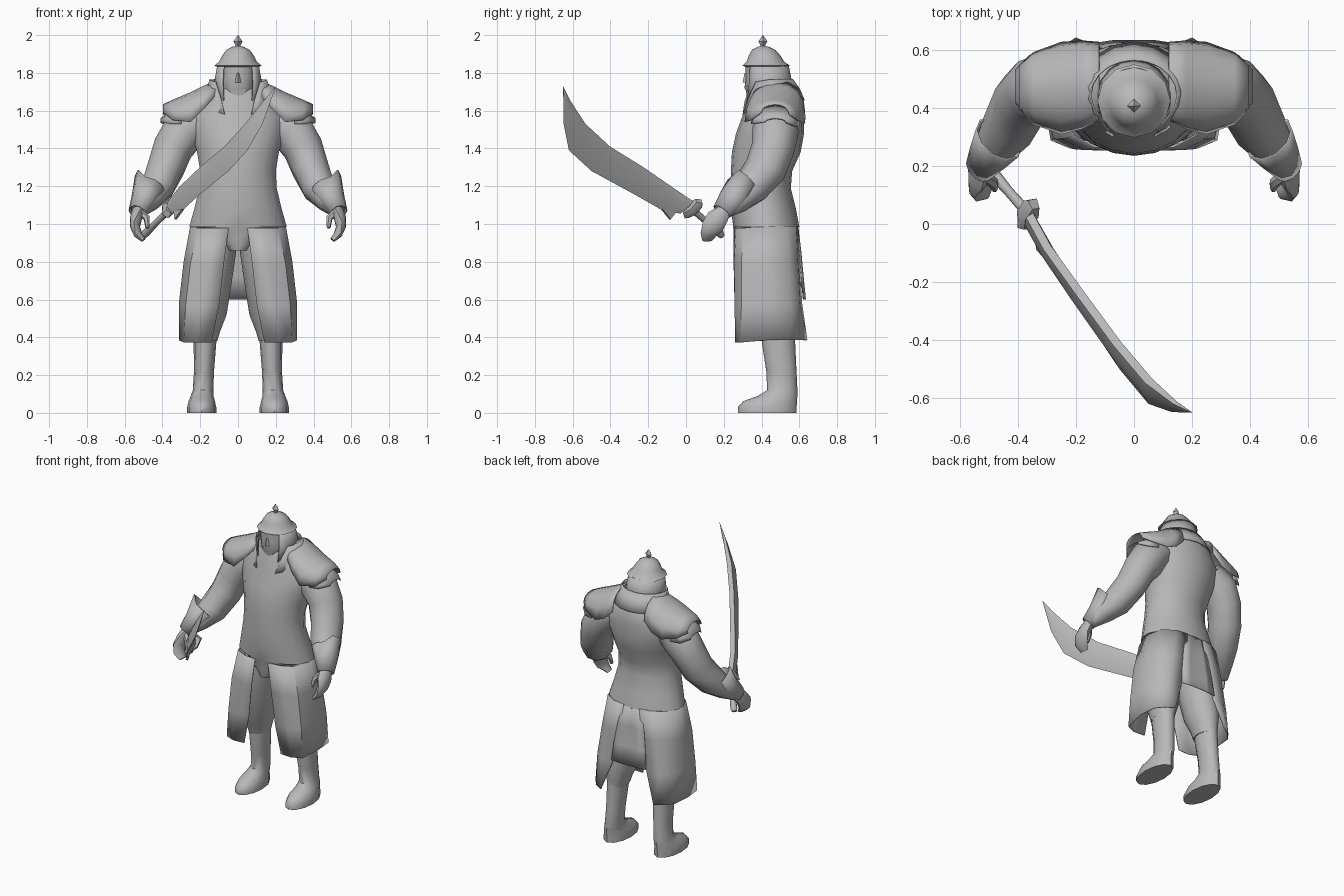
import bpy, bmesh, math
from mathutils import Vector

clay = bpy.data.materials.new("plain_grey")
clay.diffuse_color = (0.48, 0.48, 0.48, 1)


def loft(name, rings, closed=True, caps=True, mirror=False, thick=0.0):
    """Skin a list of equal-length point rings."""
    bm = bmesh.new()
    rows = [[bm.verts.new(p) for p in r] for r in rings]
    n = len(rows[0])
    for a, b in zip(rows, rows[1:]):
        for i in range(n if closed else n - 1):
            j = (i + 1) % n
            bm.faces.new((a[i], a[j], b[j], b[i]))
    if closed and caps:
        bm.faces.new(rows[0][::-1])
        bm.faces.new(rows[-1])
    bmesh.ops.remove_doubles(bm, verts=bm.verts, dist=0.0005)
    bmesh.ops.recalc_face_normals(bm, faces=bm.faces)
    me = bpy.data.meshes.new(name)
    bm.to_mesh(me)
    bm.free()
    me.materials.append(clay)
    ob = bpy.data.objects.new(name, me)
    bpy.context.collection.objects.link(ob)
    if thick:
        m = ob.modifiers.new("thickness", 'SOLIDIFY')
        m.thickness, m.offset = thick, 0
    if mirror:
        ob.modifiers.new("mirror", 'MIRROR').use_mirror_merge = False
    return ob


def ring(cx, cy, z, rx, ry, n=14):
    """Level ellipse."""
    return [(cx + rx * math.sin(2 * math.pi * i / n),
             cy - ry * math.cos(2 * math.pi * i / n), z) for i in range(n)]


def tube_rings(path, n=10):
    """Rings square to a path of (x, y, z, radius_a, radius_b)."""
    pts = [Vector(p[:3]) for p in path]
    out = []
    for i, p in enumerate(path):
        t = (pts[min(i + 1, len(pts) - 1)] - pts[max(i - 1, 0)]).normalized()
        a = t.cross(Vector((0, 1, 0.3))).normalized()
        b = t.cross(a)
        out.append([pts[i] + a * p[3] * math.cos(2 * math.pi * k / n)
                    + b * p[4] * math.sin(2 * math.pi * k / n) for k in range(n)])
    return out


# Jacket with side-flared hem, running down to the crotch: z, centre y, rx, ry
torso = [(0.86, 0.42, 0.06, 0.155), (0.92, 0.42, 0.14, 0.168), (0.983, 0.422, 0.22, 0.172),
         (0.985, 0.425, 0.262, 0.175),
         (1.08, 0.41, 0.235, 0.172), (1.19, 0.395, 0.208, 0.16), (1.28, 0.40, 0.203, 0.162),
         (1.38, 0.425, 0.22, 0.182), (1.48, 0.445, 0.25, 0.18), (1.57, 0.46, 0.26, 0.162),
         (1.65, 0.465, 0.20, 0.155), (1.73, 0.45, 0.12, 0.11)]
loft("jacket", [ring(0, y, z, a, b, 18) for z, y, a, b in torso])

# Head, nose and beard
head = [(1.62, 0.43, 0.07, 0.07), (1.68, 0.415, 0.075, 0.085), (1.72, 0.415, 0.09, 0.105),
        (1.78, 0.42, 0.098, 0.105), (1.845, 0.42, 0.098, 0.105)]
loft("head", [ring(0, y, z, a, b, 12) for z, y, a, b in head])
loft("nose", [ring(0, 0.318, 1.75, 0.016, 0.018, 4), ring(0, 0.32, 1.80, 0.008, 0.01, 4)])
loft("beard", [ring(0, 0.34, 1.64, 0.02, 0.012, 6), ring(0, 0.335, 1.73, 0.055, 0.022, 6)])

# Helmet bowl, brim and finial
hat = [(1.832, 0.11), (1.838, 0.126), (1.858, 0.10), (1.89, 0.085), (1.922, 0.062),
       (1.938, 0.03), (1.943, 0.01)]
loft("helmet", [ring(0, 0.425 - 0.15 * (z - 1.832), z, r, r, 12) for z, r in hat])
loft("finial", [ring(0, 0.407, z, r, r, 4) for z, r in
                [(1.935, 0.008), (1.967, 0.024), (2.0, 0.001)]])


def open_arc(cy, z, rx, ry, start, drop, n=14):
    """Arc around the back, open at the front, front ends lowered by drop."""
    out = []
    for i in range(n + 1):
        t = start + (2 * math.pi - 2 * start) * i / n
        k = max(0, math.cos(t))
        out.append((rx * math.sin(t), cy - ry * math.cos(t), z - drop * k))
    return out


# Neck guard hanging from the helmet, and the standing collar with lapels
loft("neck_guard", [open_arc(0.425, 1.845, 0.108, 0.115, 0.75, 0),
                    open_arc(0.43, 1.77, 0.122, 0.125, 0.7, 0.03),
                    open_arc(0.435, 1.70, 0.13, 0.135, 0.6, 0.07)], False, thick=0.005)
loft("collar", [open_arc(0.445, 1.765, 0.15, 0.12, 0.9, 0.02),
                open_arc(0.452, 1.715, 0.168, 0.148, 0.55, 0.07),
                open_arc(0.458, 1.655, 0.19, 0.168, 0.38, 0.08)], False, thick=0.006)


def saddle(x, top, fy, fz, by, bz):
    """Cross-section of a shoulder plate from front edge over to back edge."""
    out = []
    for i in range(9):
        t = math.pi * i / 8
        s = math.sin(t) ** 0.85
        f = (1 - math.cos(t)) / 2
        base = fz + (bz - fz) * f
        out.append((x, fy + (by - fy) * f, base + (top - base) * s))
    return out


# Two-layer shoulder plates
loft("shoulder_plate", [saddle(0.12, 1.755, 0.36, 1.68, 0.625, 1.62),
                        saddle(0.18, 1.73, 0.33, 1.61, 0.63, 1.56),
                        saddle(0.25, 1.695, 0.312, 1.54, 0.625, 1.53),
                        saddle(0.345, 1.655, 0.345, 1.55, 0.59, 1.55),
                        saddle(0.395, 1.632, 0.40, 1.59, 0.545, 1.58)],
     False, mirror=True, thick=0.006)
loft("lower_shoulder_plate", [saddle(0.30, 1.63, 0.345, 1.53, 0.60, 1.52),
                              saddle(0.36, 1.59, 0.36, 1.53, 0.58, 1.515),
                              saddle(0.408, 1.558, 0.42, 1.54, 0.53, 1.535)],
     False, mirror=True, thick=0.006)

# Sleeves, cuffs and hands
loft("arm", tube_rings([(0.20, 0.475, 1.56, .10, .10), (0.28, 0.475, 1.50, .12, .125),
                        (0.345, 0.46, 1.40, .108, .115), (0.385, 0.42, 1.29, .10, .112),
                        (0.43, 0.34, 1.19, .092, .10), (0.48, 0.27, 1.125, .068, .078),
                        (0.525, 0.205, 1.07, .04, .05)]), mirror=True)
cuff = tube_rings([(0.535, 0.19, 1.065, .042, .052), (0.498, 0.245, 1.13, .066, .074),
                   (0.465, 0.295, 1.185, .082, .092)])
for p in cuff[-1]:
    if p.x > 0.49:          # pointed outer flare
        p.z += 0.05
loft("cuff", cuff, caps=False, mirror=True, thick=0.006)
loft("hand", tube_rings([(0.525, 0.205, 1.07, .035, .04), (0.54, 0.165, 1.03, .032, .058),
                         (0.545, 0.14, 0.985, .026, .058), (0.53, 0.12, 0.945, .022, .045),
                         (0.50, 0.115, 0.915, .012, .03)], 8), mirror=True)
loft("thumb", tube_rings([(0.515, 0.17, 1.06, .02, .022), (0.483, 0.14, 1.03, .018, .02),
                          (0.48, 0.12, 0.98, .010, .012)], 6), mirror=True)

# Trousers and boots
legs = [(0.95, .105, .42, .10, .14), (0.85, .12, .42, .11, .15), (0.68, .145, .44, .11, .135),
        (0.52, .16, .465, .10, .125), (0.43, .17, .48, .075, .10), (0.38, .172, .485, .062, .09)]
loft("trouser_leg", [ring(x, y, z, a, b, 12) for z, x, y, a, b in legs], mirror=True)
boot = [(0.42, .174, .49, .06, .088), (0.37, .175, .49, .06, .088), (0.22, .18, .505, .053, .08),
        (0.12, .185, .51, .054, .08), (0.09, .19, .485, .060, .105), (0.062, .192, .445, .070, .142),
        (0.03, .192, .43, .077, .156), (0.0, .192, .43, .077, .155)]
loft("boot", [ring(x, y, z, a, b, 12) for z, x, y, a, b in boot], mirror=True)

# Split robe skirt: each level runs from front opening round to back opening
skirt = [(0.99, [(.05, .256), (.14, .268), (.21, .305), (.25, .42), (.22, .53), (.14, .58), (.06, .59)]),
         (0.8, [(.075, .255), (.17, .258), (.25, .295), (.285, .43), (.25, .545), (.18, .59), (.08, .60)]),
         (0.58, [(.10, .262), (.20, .26), (.275, .295), (.31, .43), (.285, .55), (.22, .60), (.13, .612)]),
         (0.385, [(.14, .268), (.22, .263), (.285, .29), (.31, .43), (.30, .55), (.26, .60), (.20, .64)])]
loft("robe_panel", [[(x, y, z - 0.012 * (y < 0.4)) for x, y in row] for z, row in skirt],
     False, mirror=True, thick=0.006)

# Hanging back flap with a centre fold
loft("back_flap", [[(-w, y - 0.01, z), (-w / 2, y, z), (0, y - f, z), (w / 2, y, z), (w, y - 0.01, z)]
                   for z, y, w, f in [(1.0, .59, .07, 0), (0.85, .608, .10, .02),
                                      (0.72, .62, .12, .02), (0.60, .632, .13, .0)]],
     False, thick=0.006)

# Sabre blade: matching points on the back and on the cutting edge
spine = [(-.36, .03, 1.12), (-.30, -.08, 1.195), (-.185, -.24, 1.305), (-.06, -.41, 1.41),
         (.05, -.54, 1.53), (.14, -.615, 1.65), (.2, -.65, 1.728)]
edge = [(-.35, -.03, 1.055), (-.29, -.13, 1.075), (-.205, -.27, 1.155), (-.05, -.50, 1.28),
        (.05, -.62, 1.39), (.13, -.648, 1.53), (.2, -.65, 1.725)]
side = Vector((0.83, 0.55, 0))
blade = []
for i, (s, e) in enumerate(zip(spine, edge)):
    s, e = Vector(s), Vector(e)
    m = s.lerp(e, 0.4)
    w = side * (0.024 if i < 5 else 0.013 if i < 6 else 0.001)
    blade.append([s + w * 0.6, m + w, e, m - w, s - w * 0.6])
loft("blade", blade)

# Small barb under the root of the blade
loft("blade_barb", [[Vector(p) + side * k for p in
                     [(-.335, -.05, 1.07), (-.33, -.085, 1.025), (-.29, -.13, 1.08)]]
                    for k in (-.008, .008)])

# Handle and guard
loft("sword_handle", tube_rings([(-.50, .19, .935, .016, .016), (-.49, .18, .95, .022, .022),
                                 (-.43, .11, 1.01, .017, .017), (-.35, .02, 1.09, .02, .02)], 8))
loft("sword_guard", tube_rings([(-.378, .05, 1.068, .03, .05), (-.368, .037, 1.08, .038, .074),
                                (-.352, .018, 1.095, .03, .055)], 6))

# Smooth shading with sharp creases
bpy.ops.object.select_all(action='SELECT')
bpy.context.view_layer.objects.active = bpy.data.objects["jacket"]
bpy.ops.object.shade_smooth_by_angle(angle=math.radians(45))
